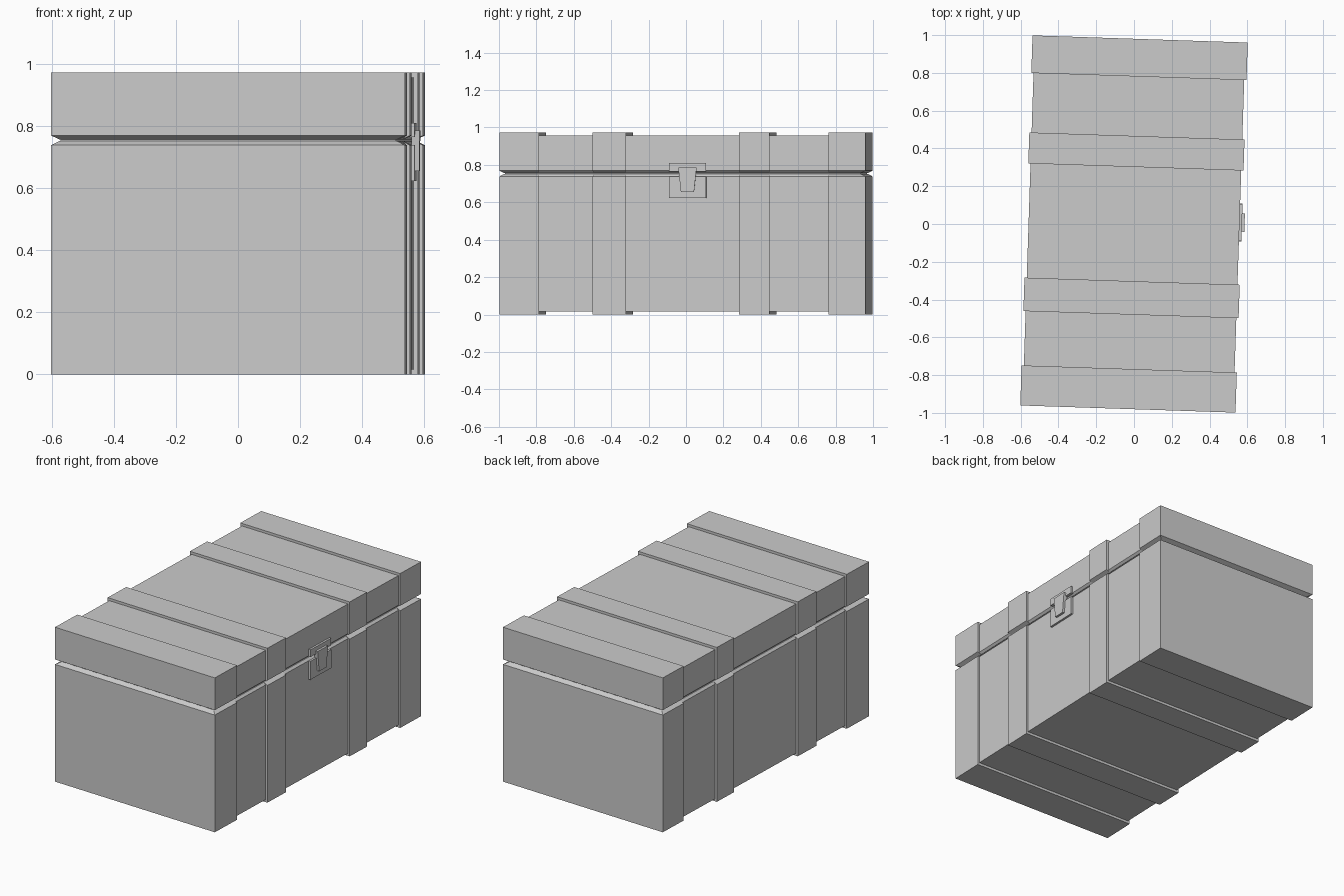
import bpy, bmesh, math
from mathutils import Matrix

if "Cube" in bpy.data.objects:
    bpy.data.objects.remove(bpy.data.objects["Cube"])

TURN = Matrix.Rotation(math.radians(-1.9), 4, 'Z')   # chest stands slightly turned
W, L = 0.57, 0.98              # half width, half length over the bands
INSET = 0.012                  # panels sit back from the bands
LIP = 0.025                    # depth of the seam bevel


def finish(name, bm):
    bmesh.ops.recalc_face_normals(bm, faces=bm.faces[:])
    bm.transform(TURN)
    me = bpy.data.meshes.new(name)
    bm.to_mesh(me)
    bm.free()
    ob = bpy.data.objects.new(name, me)
    bpy.context.collection.objects.link(ob)
    return ob


def loft(name, rings):
    """Closed solid through stacked loops of points."""
    bm = bmesh.new()
    loops = [[bm.verts.new(p) for p in r] for r in rings]
    n = len(loops[0])
    for a, b in zip(loops, loops[1:]):
        for i in range(n):
            j = (i + 1) % n
            bm.faces.new((a[i], a[j], b[j], b[i]))
    bm.faces.new(loops[0])
    bm.faces.new(loops[-1])
    return finish(name, bm)


def rect(x, y0, y1, z):
    return [(-x, y0, z), (x, y0, z), (x, y1, z), (-x, y1, z)]


def section(name, w, y0, y1, zb, zt, lip, lo=0, hi=0):
    """Body and lid blocks with a V seam; lo/hi bevel the end faces too."""
    tip = rect(w - lip, y0 + lo, y1 - hi, 0.751)
    loft(name + "_body", [rect(w, y0, y1, zb), rect(w, y0, y1, 0.738), tip])
    tip = rect(w - lip, y0 + lo, y1 - hi, 0.757)
    loft(name + "_lid", [tip, rect(w, y0, y1, 0.769), rect(w, y0, y1, zt)])


# Recessed panels and the seal hidden in the seam
section("panel", W - INSET, -L + 0.03, L - 0.03, 0.016, 0.956, LIP - INSET)
loft("seam_seal", [rect(W - 0.03, -L + 0.03, L - 0.03, z) for z in (0.745, 0.763)])

# Raised bands, end caps at both ends
section("front_cap", W, -L, -0.768, 0, 0.972, LIP, lo=LIP)
section("front_band", W, -0.48, -0.303, 0, 0.972, LIP)
section("rear_band", W, 0.302, 0.466, 0, 0.972, LIP)
section("rear_cap", W, 0.781, L, 0, 0.972, LIP, hi=LIP)


# Latch plates and tapered hasp on the right side
def plate(name, x0, x1, z0, z1, h0, h1, yc=0.027):
    prof = [(-h0, z0), (h0, z0), (h1, z1), (-h1, z1)]
    loft(name, [[(x, yc + y, z) for y, z in prof] for x in (x0, x1)])


plate("latch_upper_plate", 0.54, 0.571, 0.765, 0.81, 0.098, 0.098)
plate("latch_lower_plate", 0.54, 0.571, 0.622, 0.738, 0.1, 0.1)
plate("latch_hasp", 0.56, 0.585, 0.655, 0.785, 0.035, 0.049)
